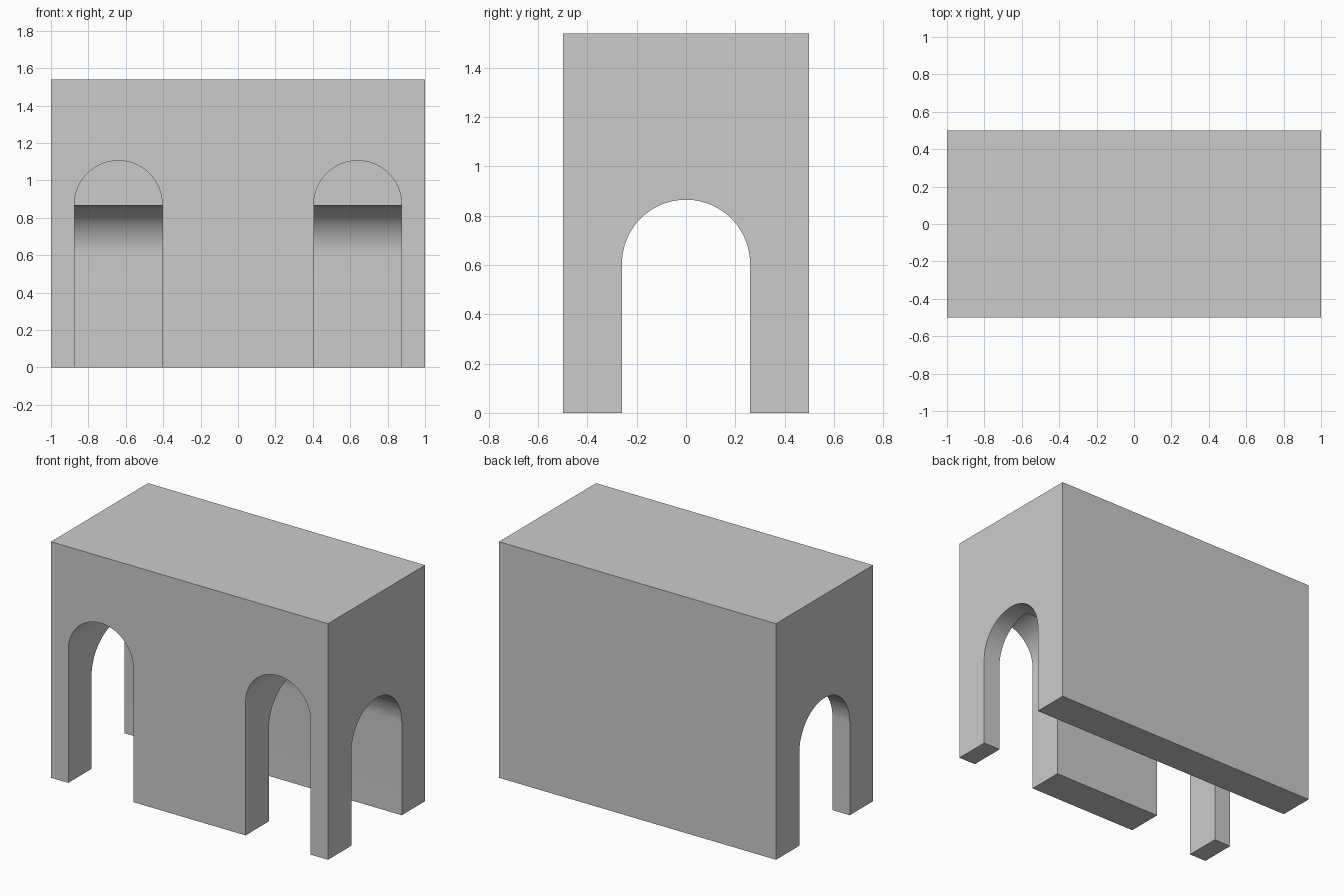
import bpy
import bmesh
import math
from mathutils import Vector

cube = bpy.data.objects.get("Cube")
if cube:
    bpy.data.objects.remove(cube, do_unlink=True)

WIDTH, DEPTH, HEIGHT = 2.0, 1.0, 1.54
SEGMENTS = 48

stone = bpy.data.materials.new("light_grey")
stone.use_nodes = True
grey = (0.6, 0.6, 0.6, 1)
stone.diffuse_color = grey
stone.node_tree.nodes["Principled BSDF"].inputs["Base Color"].default_value = grey


def mesh_object(name, bm):
    bmesh.ops.recalc_face_normals(bm, faces=bm.faces)
    mesh = bpy.data.meshes.new(name)
    bm.to_mesh(mesh)
    bm.free()
    mesh.materials.append(stone)
    obj = bpy.data.objects.new(name, mesh)
    bpy.context.collection.objects.link(obj)
    return obj


def arch_cutter(name, radius, spring, start, side, push):
    """Round-topped prism: profile spans `side` and z, extruded along `push`."""
    outline = [(-radius, -0.2), (radius, -0.2)]
    for i in range(SEGMENTS + 1):
        a = math.pi * i / SEGMENTS
        outline.append((radius * math.cos(a), spring + radius * math.sin(a)))
    bm = bmesh.new()
    verts = [bm.verts.new(Vector(start) + Vector(side) * u + Vector((0, 0, z)))
             for u, z in outline]
    face = bm.faces.new(verts)
    out = bmesh.ops.extrude_face_region(bm, geom=[face])
    moved = [v for v in out["geom"] if isinstance(v, bmesh.types.BMVert)]
    bmesh.ops.translate(bm, verts=moved, vec=Vector(push))
    cutter = mesh_object(name, bm)
    cutter.hide_render = True
    return cutter


# Solid block
bm = bmesh.new()
bmesh.ops.create_cube(bm, size=1)
bmesh.ops.scale(bm, verts=bm.verts, vec=(WIDTH, DEPTH, HEIGHT))
bmesh.ops.translate(bm, verts=bm.verts, vec=(0, 0, HEIGHT / 2))
block = mesh_object("arched_block", bm)

# Lengthwise passage, and two front arches reaching to its centre line
cutters = [arch_cutter("passage_cutter", 0.26, 0.605,
                       (-1.2, 0, 0), (0, 1, 0), (2.4, 0, 0))]
for label, sign in (("left", 1), ("right", -1)):
    cutters.append(arch_cutter(label + "_arch_cutter", 0.235, 0.87,
                               (sign * 0.64, -0.7, 0), (1, 0, 0), (0, 0.701, 0)))

bpy.ops.object.select_all(action="DESELECT")
block.select_set(True)
bpy.context.view_layer.objects.active = block
for cutter in cutters:
    mod = block.modifiers.new(cutter.name, "BOOLEAN")
    mod.operation = "DIFFERENCE"
    mod.solver = "EXACT"
    mod.object = cutter
    bpy.ops.object.modifier_apply(modifier=mod.name)
for cutter in cutters:
    bpy.data.objects.remove(cutter, do_unlink=True)

# Smooth vaults with crisp corners
bpy.ops.object.shade_smooth_by_angle(angle=math.radians(30))
